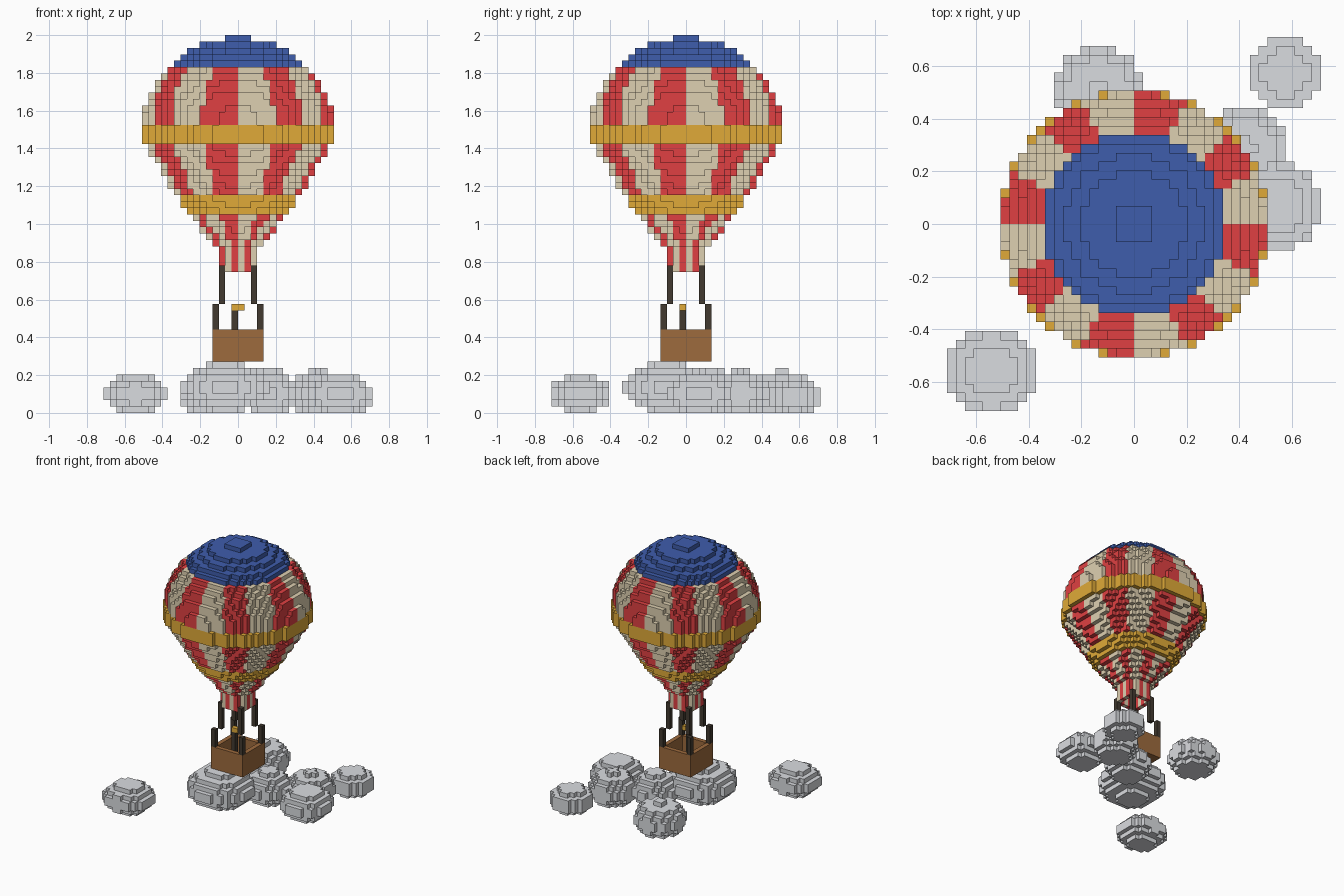
import bpy, bmesh, math
from mathutils import Vector

cube = bpy.data.objects.get("Cube")
if cube:
    bpy.data.objects.remove(cube, do_unlink=True)

V = 2 / 59  # block size


# Materials
def material(name, rgb):
    lin = [(c / 255 / 12.92) if c < 11 else ((c / 255 + 0.055) / 1.055) ** 2.4 for c in rgb]
    m = bpy.data.materials.new(name)
    m.use_nodes = True
    m.diffuse_color = (*lin, 1)
    bsdf = next(n for n in m.node_tree.nodes if n.type == 'BSDF_PRINCIPLED')
    bsdf.inputs["Base Color"].default_value = (*lin, 1)
    bsdf.inputs["Roughness"].default_value = 0.8
    return m


RED = material("red", (224, 64, 66))
CREAM = material("cream", (222, 208, 177))
BLUE = material("blue", (62, 93, 172))
GOLD = material("gold", (224, 170, 56))
BROWN = material("wicker brown", (158, 107, 61))
DARK = material("dark wood", (66, 58, 48))
GREY = material("cloud grey", (218, 220, 224))

SIDES = [Vector(d) for d in ((1, 0, 0), (-1, 0, 0), (0, 1, 0), (0, -1, 0), (0, 0, 1), (0, 0, -1))]


def block_object(name, cells):
    """Mesh of the exposed block faces; cells maps (i, j, k) to a material."""
    mats = list(dict.fromkeys(cells.values()))
    bm = bmesh.new()
    corners = {}

    def corner(p):
        key = tuple(round(c) for c in p)
        if key not in corners:
            corners[key] = bm.verts.new(Vector(key) * V)
        return corners[key]

    for cell, mat in cells.items():
        mid = Vector(cell) + Vector((0.5, 0.5, 0.5))
        for d in SIDES:
            if tuple(int(c) for c in Vector(cell) + d) in cells:
                continue
            u = Vector((d.y, d.z, d.x))
            w = d.cross(u)
            quad = [mid + (d + u * a + w * b) * 0.5
                    for a, b in ((1, 1), (-1, 1), (-1, -1), (1, -1))]
            face = bm.faces.new([corner(p) for p in quad])
            face.material_index = mats.index(mat)
    me = bpy.data.meshes.new(name)
    bm.to_mesh(me)
    bm.free()
    for m in mats:
        me.materials.append(m)
    ob = bpy.data.objects.new(name, me)
    bpy.context.scene.collection.objects.link(ob)
    return ob


def box(x0, x1, y0, y1, z0, z1, mat):
    return {(i, j, k): mat for i in range(x0, x1) for j in range(y0, y1) for k in range(z0, z1)}


# Envelope: round top, tapering lower half, straight neck
def envelope_radius(k):
    if 42 <= k <= 44:
        return 15.0
    if k > 44:
        return min(14.75, math.sqrt(15.2 ** 2 - (k - 43) ** 2))
    t = min(1, (42 - k) / 17)
    return 14.75 - 9.0 * t - 2.47 * t * t + (0.15 if 31 <= k <= 33 else 0)


def envelope_material(i, j, k):
    if k >= 54:
        return BLUE
    if 42 <= k <= 44 or 31 <= k <= 33:
        return GOLD
    sector = math.floor(math.atan2(j + 0.5, i + 0.5) / math.radians(22.5))
    return RED if sector % 2 else CREAM


envelope = {}
for k in range(22, 59):
    r = envelope_radius(k)
    hollow = r - 1.1 if k < 29 else 0
    for i in range(-16, 16):
        for j in range(-16, 16):
            if hollow < math.hypot(i + 0.5, j + 0.5) <= r:
                envelope[i, j, k] = envelope_material(i, j, k)
block_object("balloon_envelope", envelope)

# Basket with open top
basket = box(-4, 4, -4, 4, 8, 13, BROWN)
for c in box(-3, 3, -3, 3, 9, 13, BROWN):
    del basket[c]
block_object("basket", basket)

# Posts: lower set on the basket corners, upper set around the neck
for sx, side in ((-1, "right"), (1, "left")):
    for sy, end in ((-1, "front"), (1, "back")):
        for label, n, z0, z1 in (("lower", 3, 13, 17), ("upper", 2, 17, 23)):
            x = n if sx > 0 else -n - 1
            y = n if sy > 0 else -n - 1
            block_object(f"{label}_post_{end}_{side}", box(x, x + 1, y, y + 1, z0, z1, DARK))

# Burner on a central stand
block_object("burner_stand", box(-1, 0, -1, 0, 9, 16, DARK))
block_object("burner", box(-1, 1, -1, 0, 16, 17, GOLD))

# Clouds: centre x, y, z and radii x, y, z in blocks
clouds = {
    "cloud_under_basket": (-2, -3, 4, 7, 7, 4),
    "cloud_front_right": (-16, -16.5, 3, 5.1, 4.7, 3.1),
    "cloud_back": (-4, 15, 3, 5.1, 5.1, 3.6),
    "cloud_middle": (5, 4, 3, 4.6, 4.6, 3.8),
    "cloud_back_left": (12.5, 8.5, 3, 4.6, 4.6, 3.6),
    "cloud_left": (16, 2, 3, 5.1, 5.1, 3.1),
    "cloud_far_corner": (17, 17, 2.5, 4.1, 4.1, 2.7),
}
for name, (cx, cy, cz, rx, ry, rz) in clouds.items():
    cells = {c: GREY for c in box(-21, 21, -21, 21, 0, 8, GREY)
             if ((c[0] + 0.5 - cx) / rx) ** 2 + ((c[1] + 0.5 - cy) / ry) ** 2
             + ((c[2] + 0.5 - cz) / rz) ** 2 <= 1}
    block_object(name, cells)
